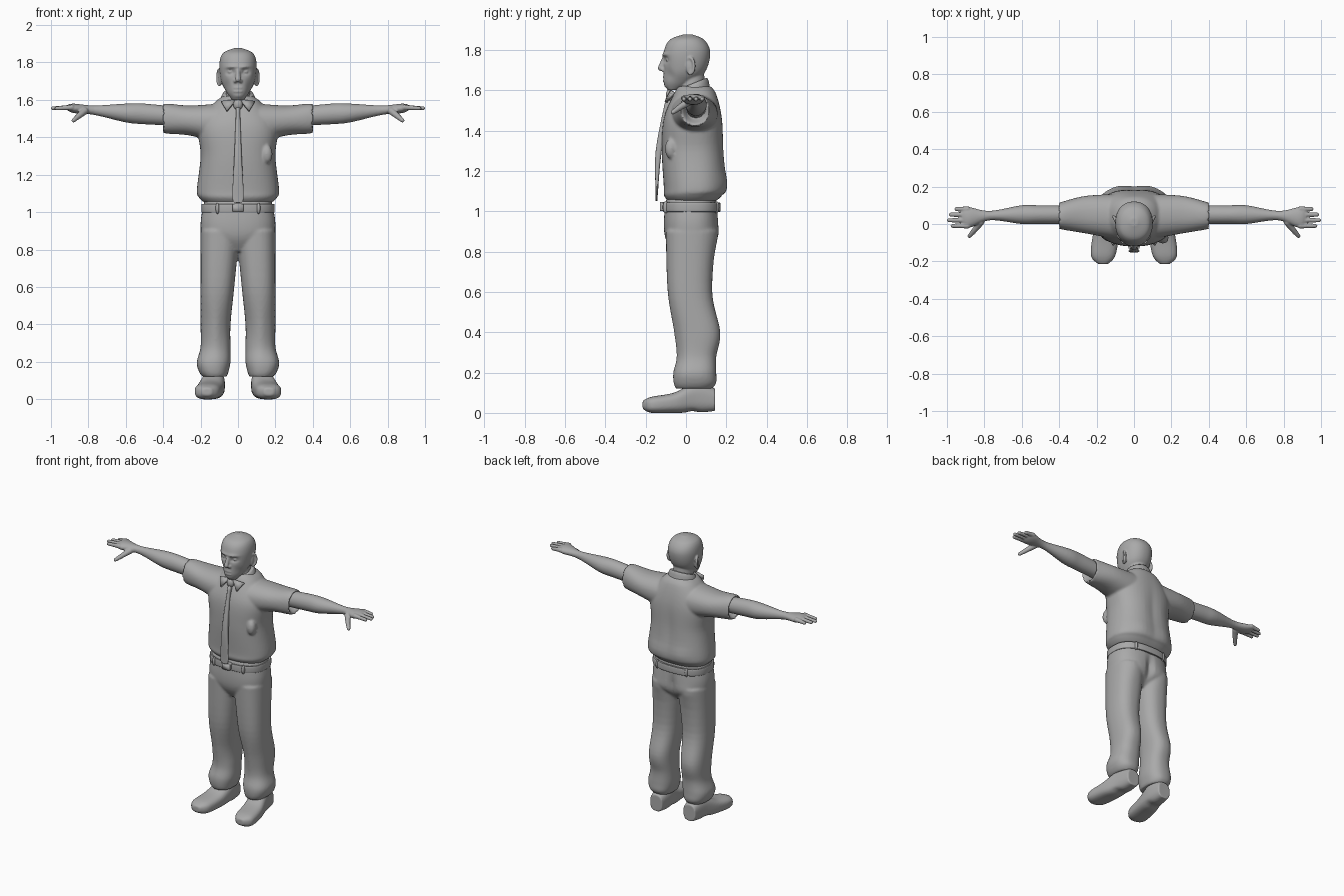
import bpy, bmesh, math
from mathutils import Vector, Matrix

default = bpy.data.objects.get("Cube")
if default:
    bpy.data.objects.remove(default, do_unlink=True)

# One plain clay grey for the whole figure
grey = (.4, .4, .4, 1)
clay = bpy.data.materials.new("clay_grey")
clay.use_nodes = True
clay.diffuse_color = grey
clay.node_tree.nodes["Principled BSDF"].inputs["Base Color"].default_value = grey

SIDES = (("left", 1), ("right", -1))


def blend(rings, steps=6):
    """Smoothly interpolate between the given rows of values."""
    result = []
    last = len(rings) - 1
    for i in range(last):
        before, after = rings[max(i - 1, 0)], rings[min(i + 2, last)]
        for step in range(steps):
            t = step / steps
            result.append([b + t / 2 * (c - a + t * (2*a - 5*b + 4*c - d + t * (3*(b - c) + d - a)))
                           for a, b, c, d in zip(before, rings[i], rings[i + 1], after)])
    return result + [list(rings[last])]


def rounded(low, high, wave, power):
    """Superellipse coordinate between two limits."""
    return (low + high) / 2 + (high - low) / 2 * math.copysign(abs(wave) ** (2 / power), wave)


def loft(bm, axis, rings, power=2.0, tilt=0.0, side=1, count=48):
    """Closed skin over sections: position, then limits on both cross axes.
    Four-value sections are symmetric about the middle plane."""
    rings = [(ring[0], -ring[1], *ring[1:]) if len(ring) == 4 else ring for ring in rings]
    loops = []
    for place, left, right, low, high in blend(rings):
        loop = []
        for k in range(count):
            angle = math.tau * k / count
            a = rounded(left, right, math.cos(angle), power)
            b = rounded(low, high, math.sin(angle), power)
            x, y, z = {"x": (place, a, b), "y": (a, place, b), "z": (a, b, place + tilt * b)}[axis]
            loop.append(bm.verts.new((x * side, y, z)))
        loops.append(loop)
    for lower, upper in zip(loops, loops[1:]):
        for k in range(count):
            bm.faces.new((lower[k - 1], lower[k], upper[k], upper[k - 1]))
    bm.faces.new(loops[0])
    bm.faces.new(loops[-1])


def ball(bm, centre, radii):
    place = Matrix.Translation(centre) @ Matrix.Diagonal((*radii, 1))
    bmesh.ops.create_uvsphere(bm, u_segments=16, v_segments=10, radius=1, matrix=place)


def stroke(bm, points, thick, thin):
    """Tapered rounded limb made of closely spaced balls."""
    path = blend(points, steps=8)
    for i, point in enumerate(path):
        radius = thick + (thin - thick) * i / (len(path) - 1)
        ball(bm, point, (radius, radius, radius))


def sculpt(bm, centre, radii, push, sides=(1, -1)):
    """Soft brush that pushes nearby vertices, mirrored by default."""
    for side in sides:
        for vert in bm.verts:
            offset = vert.co - Vector((centre[0] * side, centre[1], centre[2]))
            weight = math.exp(-sum((d / r) ** 2 for d, r in zip(offset, radii)))
            vert.co += Vector((push[0] * side, push[1], push[2])) * weight


def finish(name, bm, voxel=0.0, relax=3):
    """Turn the parts into one object, fused and softened when a voxel size is given."""
    bmesh.ops.recalc_face_normals(bm, faces=bm.faces)
    for face in bm.faces:
        face.smooth = True
    mesh = bpy.data.meshes.new(name)
    bm.to_mesh(mesh)
    bm.free()
    mesh.materials.append(clay)
    part = bpy.data.objects.new(name, mesh)
    bpy.context.collection.objects.link(part)
    if voxel:
        fuse = part.modifiers.new("fuse", "REMESH")
        fuse.mode, fuse.voxel_size, fuse.use_smooth_shade = "VOXEL", voxel, True
        soften = part.modifiers.new("soften", "SMOOTH")
        soften.factor, soften.iterations = .5, relax
    return part


# Shirt: bloused torso, open sleeves and breast pocket
bm = bmesh.new()
loft(bm, "z", [(1.05, .18, -.09, .15), (1.08, .21, -.11, .18), (1.12, .22, -.11, .2),
               (1.3, .2, -.12, .19), (1.46, .21, -.11, .18), (1.58, .13, -.06, .15),
               (1.62, .08, -.04, .12)], power=2.4)
sculpt(bm, (.09, .2, 1.14), (.07, .08, .05), (0, .01, 0))
sculpt(bm, (0, .2, 1.3), (.04, .06, .15), (0, -.01, 0), sides=(1,))
for name, side in SIDES:
    loft(bm, "x", [(.1, -.08, .16, 1.37, 1.58), (.26, -.05, .15, 1.41, 1.57),
                   (.38, -.03, .12, 1.42, 1.58), (.4, -.02, .11, 1.43, 1.57),
                   (.35, .01, .08, 1.46, 1.54)], power=2.2, side=side)
ball(bm, (.155, -.075, 1.31), (.03, .03, .05))
finish("shirt", bm, voxel=.008)

# Collar band and its two pointed flaps
bm = bmesh.new()
loft(bm, "z", [(z, width, .03 - .8 * width, .04 + .8 * width)
               for z, width in ((1.56, .1), (1.6, .09), (1.62, .08))], tilt=.4)
finish("collar", bm)
for name, side in SIDES:
    bm = bmesh.new()
    corners = ((.01, -.07, 1.6), (.09, -.06, 1.59), (.06, -.1, 1.54))
    bm.faces.new([bm.verts.new((x * side, y, z)) for x, y, z in corners])
    flap = finish(name + "_collar_flap", bm)
    cloth = flap.modifiers.new("cloth", "SOLIDIFY")
    cloth.thickness, cloth.offset = .015, 0

# Tie: blade hanging in front of the shirt, with a wider knot
bm = bmesh.new()
loft(bm, "z", [(1.05, .01, -.15, -.14), (1.08, .03, -.15, -.14), (1.3, .02, -.15, -.12),
               (1.56, .01, -.1, -.07)], power=3)
ball(bm, (0, -.08, 1.575), (.025, .02, .03))
finish("tie", bm)

# Trousers: hips and two loose legs with gathered cuffs
bm = bmesh.new()
loft(bm, "z", [(.79, .07, -.06, .09), (.86, .18, -.1, .15), (.94, .2, -.11, .16),
               (1.06, .18, -.1, .15)], power=2.5)
for name, side in SIDES:
    loft(bm, "z", [(.12, .06, .19, -.05, .13), (.15, .05, .21, -.06, .15),
                   (.2, .04, .22, -.06, .15), (.28, .04, .2, -.04, .15),
                   (.4, .04, .2, -.05, .17), (.6, .02, .2, -.09, .13),
                   (.9, -.01, .2, -.1, .15)], power=2.4, side=side)
sculpt(bm, (.12, -.06, .36), (.03, .05, .15), (0, -.01, 0))
sculpt(bm, (.1, .15, .87), (.06, .06, .06), (0, .01, 0))
sculpt(bm, (0, .16, .9), (.02, .06, .08), (0, -.02, 0), sides=(1,))
finish("trousers", bm, voxel=.008)

# Belt, its loops and buckle
bm = bmesh.new()
loft(bm, "z", [(z, .185 + lip, -.105 - lip, .16 + lip)
               for z, lip in ((1, 0), (1, .01), (1.04, .01), (1.04, 0))], power=2.5)
finish("belt", bm)
bm = bmesh.new()
for x in (-.11, .11):
    for y in (-.1, .15):
        ball(bm, (x, y, 1.02), (.01, .015, .03))
finish("belt_loops", bm)
bm = bmesh.new()
loft(bm, "y", [(-.1, .03, 1, 1.045), (-.13, .03, 1, 1.045)], power=6)
finish("belt_buckle", bm)

# Head: neck, bald skull, facial relief, nose and ears
bm = bmesh.new()
loft(bm, "z", [(1.6, .03, -.09, -.04), (1.64, .06, -.11, .04), (1.7, .09, -.11, .1),
               (1.79, .1, -.11, .12), (1.85, .08, -.08, .09), (1.877, .02, -.01, .03)], power=2.2)
sculpt(bm, (.04, -.1, 1.75), (.02, .05, .015), (0, .02, 0))
sculpt(bm, (.035, -.1, 1.775), (.03, .05, .01), (0, -.01, 0))
sculpt(bm, (.06, -.08, 1.67), (.02, .05, .03), (0, .01, 0))
sculpt(bm, (0, -.1, 1.62), (.03, .05, .01), (0, -.005, 0), sides=(1,))
loft(bm, "z", [(1.54, .07, -.04, .1), (1.68, .06, -.03, .09)])
stroke(bm, [(0, -.105, 1.765), (0, -.125, 1.71)], thick=.01, thin=.015)
for z in (1.665, 1.645):
    ball(bm, (0, -.1, z), (.03, .015, .008))
for name, side in SIDES:
    ball(bm, (.014 * side, -.11, 1.7), (.01, .015, .01))
    ball(bm, (.04 * side, -.085, 1.75), (.015, .015, .012))
    ball(bm, (.095 * side, .02, 1.715), (.01, .02, .04))
    turns = [math.pi * k / 4 for k in range(-2, 5)]
    stroke(bm, [((.1 + .01 * math.cos(a)) * side, .02 + .02 * math.cos(a),
                 1.72 + .04 * math.sin(a)) for a in turns], thick=.008, thin=.007)
finish("head", bm, voxel=.005, relax=2)

# Arms: forearm and palm skin, four fingers and a thumb
for name, side in SIDES:
    bm = bmesh.new()
    loft(bm, "x", [(.3, 0, .1, 1.46, 1.56), (.5, 0, .1, 1.47, 1.58), (.6, 0, .1, 1.48, 1.58),
                   (.77, .02, .07, 1.52, 1.57), (.88, -.02, .09, 1.53, 1.58),
                   (.92, 0, .08, 1.55, 1.57)], side=side)
    for finger, tip in enumerate((.97, .99, .98, .95)):
        y = .03 * finger - .01
        stroke(bm, [(.89 * side, y, 1.56), (tip * side, y, 1.555)], thick=.015, thin=.011)
    stroke(bm, [(.82 * side, .01, 1.54), (.85 * side, -.03, 1.515), (.88 * side, -.065, 1.49)],
           thick=.02, thin=.011)
    finish(name + "_arm", bm, voxel=.005, relax=2)

# Shoes: toes turned slightly outwards, with a small arch before the heel
for name, side in SIDES:
    bm = bmesh.new()
    loft(bm, "y", [(.145, .08, .17, .01, .12), (.05, .07, .19, 0, .15), (-.06, .08, .22, 0, .1),
                   (-.17, .1, .23, 0, .08), (-.215, .14, .19, .02, .06)], power=2.7, side=side)
    sculpt(bm, (.12, .03, 0), (.2, .03, .02), (0, 0, .01), sides=(side,))
    finish(name + "_shoe", bm, voxel=.006)
